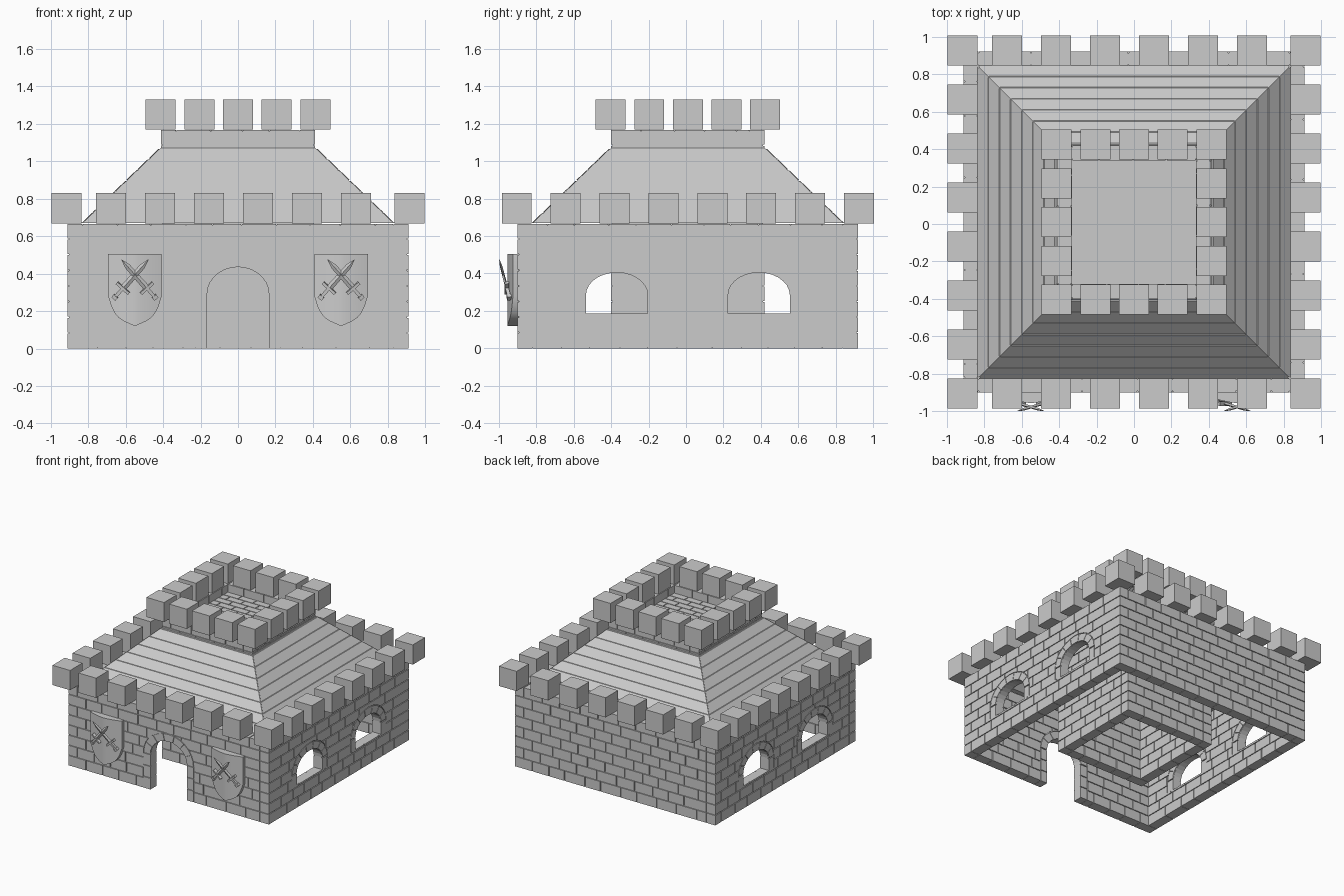
import bpy, bmesh, random
from math import sin, cos, pi
from mathutils import Matrix, Vector

if "Cube" in bpy.data.objects:
    bpy.data.objects.remove(bpy.data.objects["Cube"])

random.seed(4)
CENTRE = Matrix.Translation((0, 0.01, 0))
ROW = 0.0835
GAP = 0.003


def side(k):
    """Frame of one facade: front, right, back, left."""
    return CENTRE @ Matrix.Rotation(k * pi / 2, 4, 'Z')


def loft(bm, a, b, m=Matrix()):
    va = [bm.verts.new(m @ Vector(p)) for p in a]
    vb = [bm.verts.new(m @ Vector(p)) for p in b]
    n = len(a)
    bm.faces.new(va)
    bm.faces.new(vb[::-1])
    for i in range(n):
        j = (i + 1) % n
        bm.faces.new((va[j], va[i], vb[i], vb[j]))


def prism(bm, pts, y0, y1, m=Matrix()):
    loft(bm, [(x, y0, z) for x, z in pts], [(x, y1, z) for x, z in pts], m)


def box(bm, x0, x1, y0, y1, z0, z1, m=Matrix()):
    prism(bm, [(x0, z0), (x1, z0), (x1, z1), (x0, z1)], y0, y1, m)


def finish(bm, name):
    bmesh.ops.recalc_face_normals(bm, faces=bm.faces[:])
    me = bpy.data.meshes.new(name)
    bm.to_mesh(me)
    bm.free()
    ob = bpy.data.objects.new(name, me)
    bpy.context.collection.objects.link(ob)
    return ob


def brick_ring(name, half, t, rows):
    """Four brick walls laid pinwheel fashion, with a recessed mortar core."""
    bricks, core = bmesh.new(), bmesh.new()
    for k in range(4):
        m = side(k)
        for r in range(rows):
            u, end = -half, half - t
            step = 0.08 if (r + k) % 2 else 0.16
            while u < end - 0.001:
                v = u + step
                if end - v < 0.07:
                    v = end
                a = u if u == -half else u + GAP
                box(bricks, a, v - GAP, -half, -half + t,
                    r * ROW + (GAP if r else 0), (r + 1) * ROW - GAP, m)
                u = v
                step = random.uniform(0.14, 0.19)
        e = 0.008
        box(core, -half + e, half - t + e, -half + e, -half + t - e,
            0.002, rows * ROW - e, m)
    return finish(bricks, name + "_bricks"), finish(core, name + "_mortar")


def arch(w, zs, rise, n=14):
    return [(w * cos(pi * i / n), zs + rise * sin(pi * i / n)) for i in range(n + 1)]


def cut(ob, cutter):
    mod = ob.modifiers.new("opening", 'BOOLEAN')
    mod.object, mod.operation, mod.solver = cutter, 'DIFFERENCE', 'EXACT'
    bpy.context.view_layer.objects.active = ob
    bpy.ops.object.modifier_apply(modifier=mod.name)
    bpy.data.objects.remove(cutter)


# Outer walls and the inner tower that runs from the ground to the top
HALF, T = 0.91, 0.08
wall_bricks, wall_mortar = brick_ring("wall", HALF, T, 8)
brick_ring("tower", 0.41, 0.08, 14)

# Doorway and windows: cut openings, then arch stones around them
openings = [("door", 0, 0.0, 0.165, 0.0, 0.29, 0.145)]
for k in (1, 3):
    for u in (-0.38, 0.38):
        openings.append(("window", k, u, 0.165, 0.185, 0.285, 0.12))
BAND = 0.065
for name, k, u, w, z0, zs, rise in openings:
    m = side(k) @ Matrix.Translation((u, 0, 0))
    zc = z0 if z0 else -0.1
    for target, extra in ((wall_bricks, BAND), (wall_mortar, 0)):
        bm = bmesh.new()
        prism(bm, [(-w - extra, zc), (w + extra, zc)] + arch(w + extra, zs, rise + extra),
              -HALF - 0.1, -HALF + T + 0.1, m)
        cutter = finish(bm, "cutter")
        cutter.hide_render = True
        cut(target, cutter)
    bm = bmesh.new()
    inner, outer = arch(w, zs, rise), arch(w + BAND - GAP, zs, rise + BAND - GAP)
    for i in range(0, 14, 2):
        ring = inner[i:i + 3] + outer[i:i + 3][::-1]
        c = sum((Vector(p) for p in ring), Vector((0, 0))) / 6
        prism(bm, [c + (Vector(p) - c) * 0.95 for p in ring], -HALF, -HALF + T, m)
    n = max(1, round((zs - z0) / ROW))
    h = (zs - z0) / n
    for s in (-1, 1):
        for i in range(n):
            a, b = sorted((s * w, s * (w + BAND - GAP)))
            box(bm, a, b, -HALF, -HALF + T, z0 + i * h, z0 + (i + 1) * h - 2 * GAP, m)
    finish(bm, name + "_arch_stones")

# Battlements
M = 0.08
bm = bmesh.new()
for k in range(4):
    shift = (-0.025, 0, 0.025, 0)[k]
    for i in range(7):
        u = -0.915 + i * 0.2614 + (shift if i else 0)
        box(bm, u - M, u + M, -0.915 - M, -0.915 + M, 0.668, 0.83, side(k))
finish(bm, "wall_merlons")
bm = bmesh.new()
for k in range(4):
    for i in range(4):
        u = -0.413 + i * 0.2065
        box(bm, u - M, u + M, -0.413 - M, -0.413 + M, 1.169, 1.33, side(k))
finish(bm, "tower_merlons")

# Sloping plank roof between the walls and the tower
ZB, ZT = 0.67, 1.07


def plank(bm, z0, z1, out, inn, m, trim):
    rows = []
    for off in (out, inn):
        a, b = [0.835 - (z - ZB) * 1.04 - off for z in (z0, z1)]
        rows.append([(-a + trim, -a, z0), (a - trim, -a, z0),
                     (b - trim, -b, z1), (-b + trim, -b, z1)])
    loft(bm, rows[0], rows[1], m)


bm, lining = bmesh.new(), bmesh.new()
step = (ZT - ZB) / 7
for k in range(4):
    for i in range(7):
        plank(bm, ZB + i * step, ZB + (i + 1) * step - 0.004, 0, 0.02, side(k), 0.005)
    plank(lining, ZB, ZT, 0.008, 0.04, side(k), 0)
finish(bm, "roof_planks")
finish(lining, "roof_lining")

# Paved deck at the top of the tower
bm = bmesh.new()
D = 0.335
box(bm, -D, D, -D, D, 1.05, 1.094, CENTRE)
for j in range(11):
    w = 2 * D / 11
    y = -D + j * w
    cuts = [-D] + [-D + (i + (0.5 if j % 2 else 1)) * 2 * D / 5
                   for i in range(5 if j % 2 else 4)] + [D]
    for a, b in zip(cuts, cuts[1:]):
        box(bm, a + GAP, b - GAP, y + GAP, y + w - GAP, 1.09, 1.102, CENTRE)
finish(bm, "tower_deck")


# Curved shields with crossed swords on the front wall
def shield(x):
    bm = bmesh.new()
    cols = []
    n = 16
    for i in range(n + 1):
        s = -1 + 2 * i / n
        u, y = x + 0.143 * s, -0.955 + 0.03 * abs(s) ** 1.5
        zb = 0.12 + 0.06 * abs(s) + 0.1 * abs(s) ** 5
        zt = 0.505
        cols.append([bm.verts.new(p) for p in
                     ((u, y, zb), (u, y, zt), (u, -0.895, zt), (u, -0.895, zb))])
    for a, b in zip(cols, cols[1:]):
        for i in range(4):
            j = (i + 1) % 4
            bm.faces.new((a[i], a[j], b[j], b[i]))
    bm.faces.new(cols[0])
    bm.faces.new(cols[-1])
    ob = finish(bm, "shield")
    bpy.ops.object.select_all(action='DESELECT')
    ob.select_set(True)
    bpy.context.view_layer.objects.active = ob
    bpy.ops.object.shade_smooth_by_angle(angle=0.6)


def sword(x, s):
    start, tip = Vector((x - s * 0.11, -0.945, 0.27)), Vector((x + s * 0.072, -0.998, 0.475))
    z = (tip - start).normalized()
    xa = z.cross(Vector((0, 1, 0))).normalized()
    m = Matrix((xa, z.cross(xa), z)).transposed().to_4x4()
    m.translation = start
    length = (tip - start).length
    bm = bmesh.new()

    def diamond(w, t, h):
        return [(w, 0, h), (0, t, h), (-w, 0, h), (0, -t, h)]
    loft(bm, diamond(0.017, 0.008, 0.075), diamond(0.015, 0.007, length - 0.05), m)
    loft(bm, diamond(0.015, 0.007, length - 0.05), diamond(0.001, 0.001, length), m)
    box(bm, -0.043, 0.043, -0.012, 0.012, 0.063, 0.078, m)
    box(bm, -0.009, 0.009, -0.009, 0.009, 0.012, 0.065, m)
    box(bm, -0.014, 0.014, -0.012, 0.012, -0.006, 0.014, m)
    finish(bm, "sword")


for x in (-0.55, 0.55):
    shield(x)
    for s in (-1, 1):
        sword(x, s)
